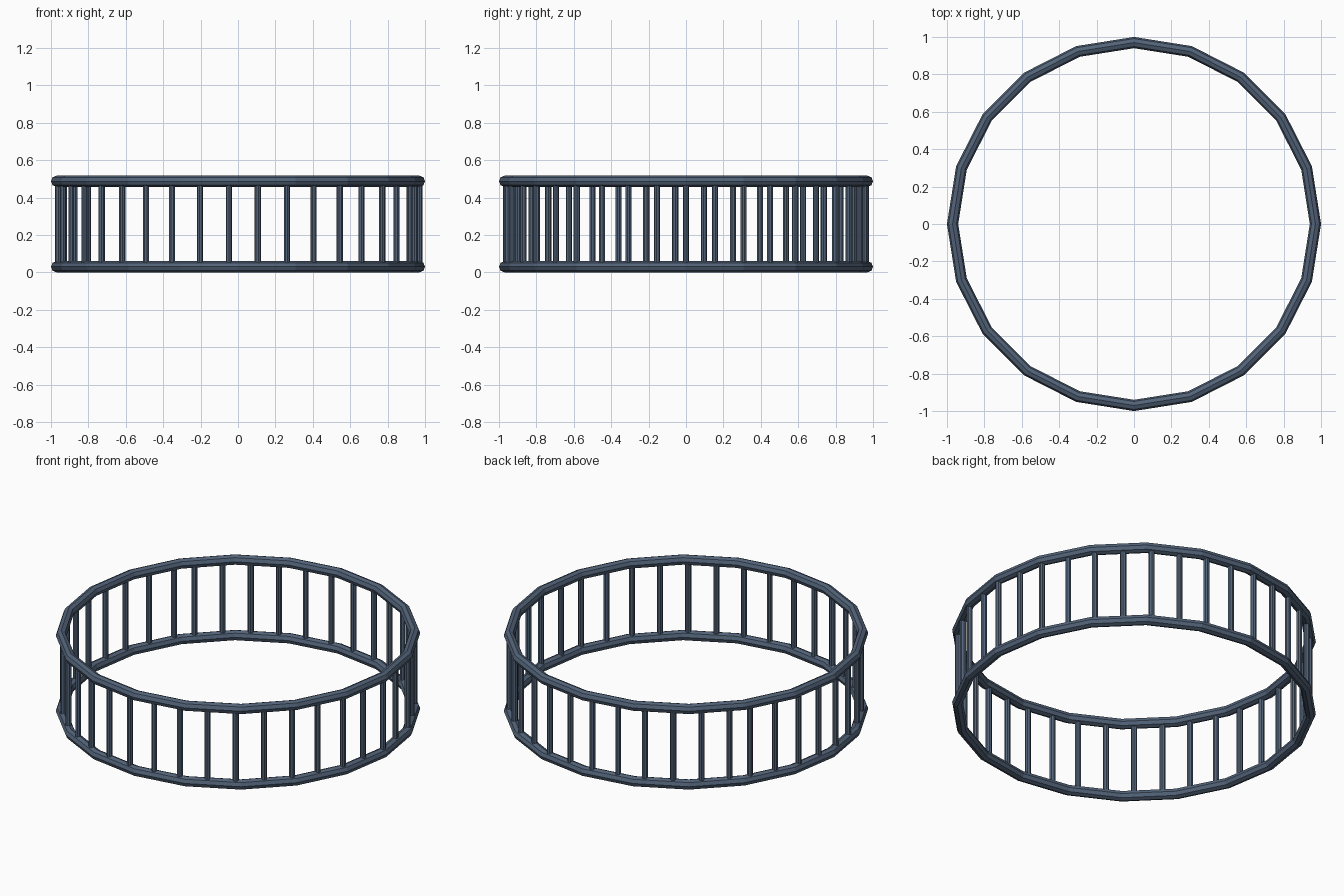
import bpy
import bmesh
import math
from mathutils import Matrix, Vector

cube = bpy.data.objects.get("Cube")
if cube:
    bpy.data.objects.remove(cube, do_unlink=True)

SIDES = 20                # straight segments in each rail
RADIUS = 0.97             # rail centre line, at the corners
TUBE = 0.03
LOW, HIGH = TUBE, 0.487   # rail centre heights
BAR_RADIUS = 0.017
BAR_STEP = math.radians(9.29)

color = (0.085, 0.125, 0.19, 1.0)
steel = bpy.data.materials.new("slate_blue_steel")
steel.use_nodes = True
steel.diffuse_color = color
steel.node_tree.nodes["Principled BSDF"].inputs["Base Color"].default_value = color


def rail(name, z):
    bpy.ops.mesh.primitive_torus_add(
        major_segments=SIDES, minor_segments=8,
        major_radius=RADIUS, minor_radius=TUBE, location=(0, 0, z))
    obj = bpy.context.object
    obj.name = name
    obj.data.materials.append(steel)


def on_rail(angle):
    """Point on the straight rail segment at the given angle of travel."""
    seg = math.tau / SIDES
    i, t = divmod(angle / seg, 1)
    a, b = (Vector((math.cos(n * seg), math.sin(n * seg), 0)) * RADIUS
            for n in (i, i + 1))
    return a.lerp(b, t)


# Faceted rails
rail("bottom_rail", LOW)
rail("top_rail", HIGH)

# Upright bars, evenly spaced with one shorter gap where the run closes
bm = bmesh.new()
for k in range(-23, 16):
    spot = on_rail(k * BAR_STEP) + Vector((0, 0, (LOW + HIGH) / 2))
    turn = Matrix.Rotation(k * BAR_STEP, 4, "Z")
    bmesh.ops.create_cone(
        bm, cap_ends=True, segments=8, radius1=BAR_RADIUS, radius2=BAR_RADIUS,
        depth=HIGH - LOW, matrix=Matrix.Translation(spot) @ turn)
mesh = bpy.data.meshes.new("upright_bars")
bm.to_mesh(mesh)
bm.free()
mesh.materials.append(steel)
bars = bpy.data.objects.new("upright_bars", mesh)
bpy.context.collection.objects.link(bars)
